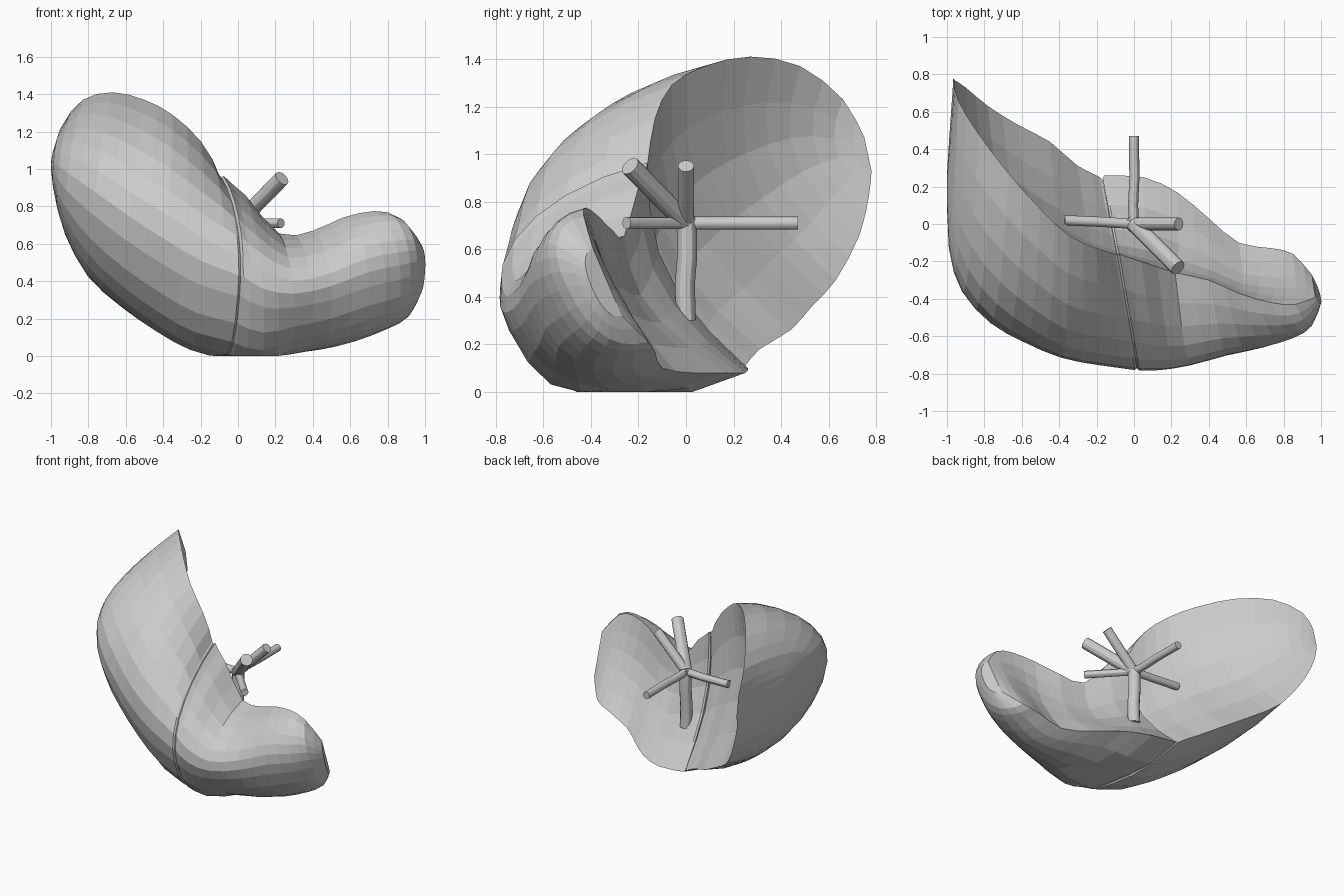
import bpy, bmesh, math
from mathutils import Vector

if "Cube" in bpy.data.objects:
    bpy.data.objects.remove(bpy.data.objects["Cube"])

FRONT, BACK = 14, 5   # segments across the domed front and the hollow back


def refine(stations):
    # Catmull-Rom: insert one station between each pair
    out = []
    n = len(stations)
    for i in range(n - 1):
        a, b, c, d = (stations[max(0, min(n - 1, i + k))] for k in (-1, 0, 1, 2))
        out.append(b)
        out.append([(9 * (q + r) - p - s) / 16 for p, q, r, s in zip(a, b, c, d)])
    return out + [stations[-1]]


def section(upper, front, lower, sag, hollow):
    # rounded front (fuller below) plus a concave back
    mid = (upper + lower) / 2
    a, b = upper - mid, front - mid
    pts = []
    for i in range(FRONT + 1):
        t = math.pi * i / FRONT
        c, s = math.cos(t), max(0, math.sin(t))
        full = 0.94 if t < math.pi / 2 else 0.84
        p = mid + a * math.copysign(abs(c) ** full, c) + b * s ** full
        if t > math.pi / 2:
            p.z = max(0, p.z + sag * b.length * math.sin(2 * t))
        pts.append(p)
    for i in range(1, BACK):
        s = i / BACK
        pts.append(lower.lerp(upper, s) + b * hollow * math.sin(math.pi * s))
    return pts


def lobe(name, table, sag_start, sag_end, hollow):
    stations = refine([[Vector(p) for p in row] for row in table])
    rings = []
    for i, (u, f, l) in enumerate(stations):
        k = i / (len(stations) - 1)
        rings.append(section(u, f, l, sag_start * (1 - k) + sag_end * k,
                             hollow * (1 - k ** 5)))
    # slightly shrunk first ring makes the groove between the lobes
    c = sum(rings[0], Vector()) / len(rings[0])
    side = 0.012 if rings[-1][0].x > 0 else -0.012
    rings.insert(1, [p + Vector((side, 0, 0)) for p in rings[0]])
    rings[0] = [c.lerp(p, 0.975) for p in rings[0]]
    bm = bmesh.new()
    vs = [[bm.verts.new(p) for p in r] for r in rings]
    n = len(vs[0])
    for r, q in zip(vs, vs[1:]):
        for i in range(n):
            j = (i + 1) % n
            bm.faces.new((r[i], r[j], q[j], q[i]))
    for r in (vs[0], vs[-1]):
        m = bm.verts.new(sum((v.co for v in r), Vector()) / n)
        for i in range(n):
            bm.faces.new((r[i], r[(i + 1) % n], m))
    bmesh.ops.recalc_face_normals(bm, faces=bm.faces)
    me = bpy.data.meshes.new(name)
    bm.to_mesh(me)
    bm.free()
    bpy.context.collection.objects.link(bpy.data.objects.new(name, me))


# each row: upper rim, front bulge, lower rim
lobe("right_lobe", [
    ((-.09, -.16, .97), (.01, -.75, .32), (-.17, .25, .11)),
    ((-.20, -.13, 1.15), (-.20, -.72, .38), (-.30, .31, .18)),
    ((-.35, -.06, 1.29), (-.40, -.675, .49), (-.45, .44, .26)),
    ((-.50, .08, 1.37), (-.60, -.60, .62), (-.62, .53, .36)),
    ((-.67, .27, 1.41), (-.78, -.51, .76), (-.78, .63, .47)),
    ((-.83, .48, 1.37), (-.92, -.36, .89), (-.90, .73, .66)),
    ((-.94, .66, 1.23), (-.99, -.13, .99), (-.96, .77, .83)),
    ((-.96, .75, 1.07), (-1, .25, 1.03), (-.965, .78, .93)),
], .075, -.07, .19)
lobe("left_lobe", [
    ((-.09, -.16, .965), (.01, -.75, .32), (-.17, .26, .10)),
    ((.04, -.20, .86), (.14, -.745, .26), (.05, .25, .08)),
    ((.22, -.26, .655), (.30, -.72, .26), (.23, .17, .08)),
    ((.40, -.30, .67), (.50, -.675, .30), (.40, .03, .08)),
    ((.56, -.37, .74), (.70, -.635, .37), (.56, -.10, .10)),
    ((.73, -.42, .775), (.87, -.57, .41), (.74, -.13, .17)),
    ((.86, -.43, .74), (.96, -.50, .44), (.85, -.16, .21)),
    ((.97, -.39, .60), (1, -.40, .45), (.95, -.27, .32)),
], .09, .05, .16)


def vessel(name, radius, *pts):
    cu = bpy.data.curves.new(name, 'CURVE')
    cu.dimensions = '3D'
    cu.bevel_depth, cu.bevel_resolution, cu.use_fill_caps = radius, 4, True
    sp = cu.splines.new('POLY')
    sp.points.add(len(pts) - 1)
    for p, co in zip(sp.points, pts):
        p.co = (*co, 1)
    ob = bpy.data.objects.new(name, cu)
    bpy.context.collection.objects.link(ob)
    bpy.ops.object.select_all(action='DESELECT')
    ob.select_set(True)
    bpy.context.view_layer.objects.active = ob
    bpy.ops.object.convert(target='MESH')
    bpy.ops.object.shade_smooth_by_angle()


# vessels branching from one hub
vessel("main_vessel", .042, (0, 0, .73), (0, .005, .65), (0, .005, .57), (0, -.005, .45), (0, 0, .3))
vessel("back_vessel", .027, (0, 0, .71), (-.005, .1, .71), (.002, .24, .71), (0, .47, .71))
vessel("right_lobe_vessel", .027, (0, 0, .71), (-.15, .01, .71), (-.37, .02, .72))
vessel("outer_vessel", .034, (0, 0, .71), (.24, 0, .95))
vessel("upper_vessel", .042, (0, 0, .71), (.235, -.235, .95))
vessel("front_vessel", .026, (0, 0, .71), (.23, -.25, .71))
